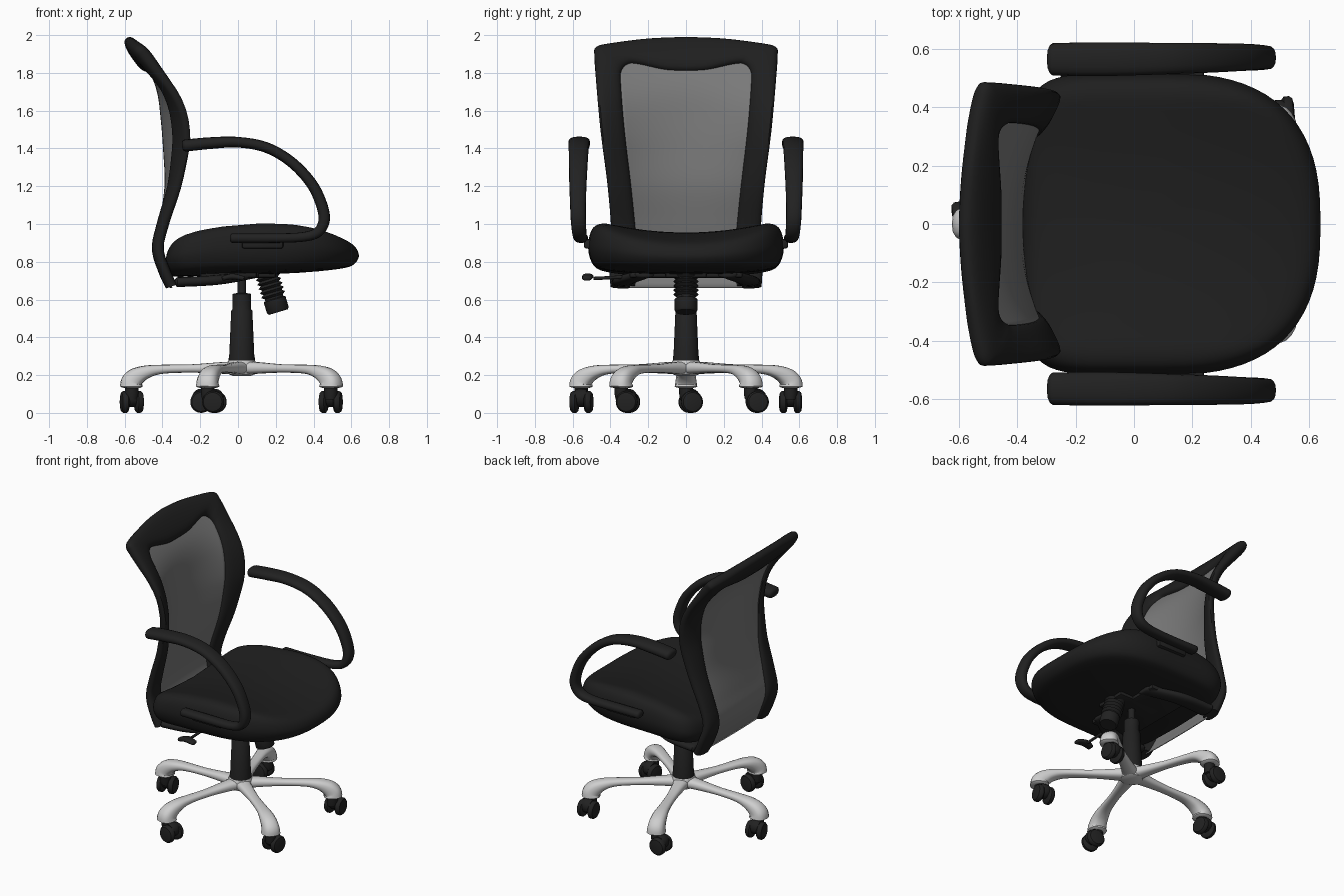
import bpy, bmesh, math
from mathutils import Vector, Matrix

if "Cube" in bpy.data.objects:
    bpy.data.objects.remove(bpy.data.objects["Cube"])


def material(name, v):
    m = bpy.data.materials.new(name)
    m.diffuse_color = (v, v, v, 1)
    m.use_nodes = True
    m.node_tree.nodes["Principled BSDF"].inputs["Base Color"].default_value = m.diffuse_color
    return m


FABRIC = material("black fabric", 0.0135)
PLASTIC = material("black plastic", 0.0155)
MESH = material("grey mesh", 0.19)
SILVER = material("silver metal", 0.62)


def finish(name, bm, mat, angle=40):
    bmesh.ops.recalc_face_normals(bm, faces=bm.faces)
    me = bpy.data.meshes.new(name)
    bm.to_mesh(me)
    bm.free()
    ob = bpy.data.objects.new(name, me)
    bpy.context.collection.objects.link(ob)
    me.materials.append(mat)
    bpy.ops.object.select_all(action='DESELECT')
    ob.select_set(True)
    bpy.context.view_layer.objects.active = ob
    bpy.ops.object.shade_smooth_by_angle(angle=math.radians(angle))
    return ob


def loft(bm, rings, cap=True):
    vs = [[bm.verts.new(p) for p in r] for r in rings]
    n = len(vs[0])
    for a, b in zip(vs, vs[1:]):
        for i in range(n):
            j = (i + 1) % n
            bm.faces.new((a[i], a[j], b[j], b[i]))
    if cap:
        bm.faces.new(vs[0])
        bm.faces.new(vs[-1])


def smooth(keys, n=6):
    """Catmull-Rom through key tuples."""
    out = []
    k = [keys[0]] + list(keys) + [keys[-1]]
    for a, b, c, d in zip(k, k[1:], k[2:], k[3:]):
        for s in range(n):
            t = s / n
            out.append(tuple(0.5 * (2*q + (r-p)*t + (2*p-5*q+4*r-w)*t*t + (3*q-p-3*r+w)*t**3)
                             for p, q, r, w in zip(a, b, c, d)))
    return out + [tuple(keys[-1])]


def oval(i, n, e=0.8):
    a = 2 * math.pi * i / n
    c, s = math.cos(a), math.sin(a)
    return math.copysign(abs(c)**e, c), math.copysign(abs(s)**e, s)


def sweep(bm, keys, mat=Matrix(), n=16, tip=.5):
    """Sweep an oval along (x, y, z, half width in y, half thickness)."""
    p = smooth(keys)
    tans = [Vector((b[0]-a[0], 0, b[2]-a[2])).normalized()
            for a, b in zip([p[0]] + p[:-1], p[1:] + [p[-1]])]
    st = [(q, t, 0, 1) for q, t in zip(p, tans)]
    r0, r1 = p[0][4], p[-1][4]
    st = [(p[0], tans[0], -.5*r0, .55), (p[0], tans[0], -.3*r0, .85)] + st + \
         [(p[-1], tans[-1], .6*tip*r1, .85), (p[-1], tans[-1], tip*r1, .55)]
    rings = []
    for q, t, off, k in st:
        nrm = Vector((-t.z, 0, t.x))
        c = Vector(q[:3]) + t * off
        rings.append([mat @ (c + Vector((0, q[3]*k*u, 0)) + nrm*(q[4]*k*v))
                      for u, v in (oval(i, n) for i in range(n))])
    loft(bm, rings)


def lathe(bm, prof, start, direction, n=28):
    """Turn a (radius, distance) profile about an axis."""
    rot = Vector((0, 0, 1)).rotation_difference(Vector(direction)).to_matrix()
    loft(bm, [[Vector(start) + rot @ Vector((r*math.cos(2*math.pi*i/n), r*math.sin(2*math.pi*i/n), d))
               for i in range(n)] for r, d in prof])


def box(bm, x0, x1, y0, y1, z0, z1, bev=0.012):
    g = bmesh.ops.create_cube(bm, size=1, matrix=Matrix.Translation(
        ((x0+x1)/2, (y0+y1)/2, (z0+z1)/2)) @ Matrix.Diagonal((x1-x0, y1-y0, z1-z0, 1)))
    edges = list({e for v in g['verts'] for e in v.link_edges})
    bmesh.ops.bevel(bm, geom=edges, offset=bev, segments=2, affect='EDGES', profile=0.5)


def lookup(table, z):
    if z <= table[0][0]:
        return table[0][1]
    for (a, p), (b, q) in zip(table, table[1:]):
        if z <= b:
            return p + (q-p)*(z-a)/(b-a)
    return table[-1][1]


# curved back surface: centre line and edge line in side view, as (z, x)
CENTRE = smooth([(.66, -.355), (.75, -.40), (.87, -.435), (1.0, -.415), (1.2, -.385), (1.4, -.393),
                 (1.55, -.405), (1.7, -.425), (1.82, -.475), (2.0, -.6)])
EDGE = smooth([(.66, -.345), (.75, -.385), (.87, -.42), (1.0, -.39), (1.2, -.318), (1.4, -.275),
               (1.5, -.275), (1.6, -.295), (1.7, -.345), (1.83, -.445), (1.95, -.54)])


def back_x(y, z):
    c, e = lookup(CENTRE, z), lookup(EDGE, z)
    return c + (e-c) * min(1, abs(y)/(.40 + .08*max(0, z-.95)))**2


# back frame: inner and outer outline pairs (inner y, inner z, outer y, outer z)
half = smooth([(.27, .67, .40, .67), (.255, .78, .405, .78), (.265, .95, .395, .94), (.29, 1.2, .415, 1.2),
               (.325, 1.5, .453, 1.5), (.345, 1.75, .478, 1.78), (.34, 1.81, .485, 1.89),
               (.31, 1.843, .478, 1.93), (.26, 1.846, .40, 1.95), (.11, 1.815, .2, 1.976), (0, 1.81, 0, 1.985)])
pairs = half + [(-a, b, -c, d) for a, b, c, d in reversed(half[:-1])]
rings = []
for iy, iz, oy, oz in pairs:
    ring = []
    h = .031 + .009*max(0, min(1, (oz-1.75)/.15))
    for i in range(20):
        u, v = oval(i, 20)
        t = (1 + u) / 2
        y, z = iy + (oy-iy)*t, iz + (oz-iz)*t
        zc = min(z, 1.93)
        n = Vector((1, 0, -(back_x(y, zc+.02) - back_x(y, zc-.02))/.04)).normalized()
        ring.append(Vector((back_x(y, z), y, z)) + n*h*v)
    rings.append(ring)
bm = bmesh.new()
loft(bm, rings)
finish("back_frame", bm, FABRIC)

# mesh panel
bm = bmesh.new()
rows = []
for r in range(41):
    z = .662 + (1.87-.662)*r/40
    w = .30 + .08*max(0, (z-.95)/.92)
    rows.append([bm.verts.new((back_x(w*(c/10-1), z), w*(c/10-1), z)) for c in range(21)])
for a, b in zip(rows, rows[1:]):
    for i in range(20):
        bm.faces.new((a[i], a[i+1], b[i+1], b[i]))
panel = finish("back_mesh", bm, MESH)
mod = panel.modifiers.new("thickness", 'SOLIDIFY')
mod.thickness, mod.offset = .008, 0

# seat cushion: stacked outlines between a bottom and a dished top
bm = bmesh.new()
rings = []
for s, u in smooth([(.02, 0), (.6, 0), (.86, .03), (.95, .13), (.995, .38), (.995, .62), (.965, .85),
                    (.90, .97), (.75, 1), (.4, 1), (.02, 1)], 3):
    ring = []
    for i in range(72):
        a = 2*math.pi*i/72
        front = math.cos(a) > 0
        cx, sy = oval(i, 72, 2/2.6 if front else 2/6)
        x, y = .1 + s*cx*(.54 if front else .485), s*sy*.518
        top = 1.005 - (.3 if x < .15 else .26)*(x-.15)**2 - .05*(1-min(1, (y/.43)**2))
        bot = .732 + (.035 if x > 0 else -.06)*(x/.6)**2 + .025*(y/.5)**2
        ring.append((x, y, bot + u*(top-bot)))
    rings.append(ring)
loft(bm, rings)
finish("seat", bm, FABRIC)

# armrests with side brackets
for side, label in ((1, "left"), (-1, "right")):
    bm = bmesh.new()
    sweep(bm, [(x, side*y, z, w, t) for x, y, z, w, t in (
        (-.28, .565, 1.415, .055, .032), (-.15, .565, 1.428, .058, .031), (0, .566, 1.433, .056, .028),
        (.15, .568, 1.405, .053, .028), (.28, .57, 1.33, .05, .028), (.385, .572, 1.22, .046, .029),
        (.44, .572, 1.11, .042, .03), (.456, .57, 1.02, .04, .03), (.42, .565, .955, .038, .027),
        (.33, .56, .93, .036, .025), (.15, .555, .925, .036, .025), (-.03, .555, .925, .036, .025))])
    finish(label + "_armrest", bm, PLASTIC)
    bm = bmesh.new()
    y0, y1 = sorted((side*.47, side*.54))
    box(bm, .02, .24, y0, y1, .87, .92)
    finish(label + "_arm_bracket", bm, PLASTIC)
    # arm joining the back to the underside of the seat
    bm = bmesh.new()
    sweep(bm, [(-.32, side*.335, .692, .06, .026), (-.1, side*.32, .705, .055, .026),
               (.1, side*.22, .735, .05, .02)])
    finish(label + "_back_support", bm, PLASTIC)

# tilt mechanism, lever and tension knob
bm = bmesh.new()
box(bm, -.13, .2, -.11, .11, .715, .765)
box(bm, -.2, .1, -.3, .3, .715, .75)
finish("tilt_mechanism", bm, PLASTIC)
bm = bmesh.new()
lathe(bm, [(.009, 0), (.009, .37)], (-.03, -.12, .73), (0, -1, -.05), 12)
sweep(bm, [(-.08, -.525, .712, .025, .012), (-.03, -.52, .722, .03, .016), (.03, -.525, .712, .025, .012)])
finish("height_lever", bm, PLASTIC)
bm = bmesh.new()
spring = [(.066 if i % 2 else .05, .012*i) for i in range(11)]
lathe(bm, spring + [(.05, .13), (.06, .135), (.06, .195), (.052, .205)], (.155, 0, .73), (.3, 0, -1))
finish("tension_knob", bm, PLASTIC)

# gas lift column
bm = bmesh.new()
lathe(bm, [(.069, .27), (.069, .29), (.066, .31), (.056, .54), (.049, .55), (.049, .63), (.022, .635), (.022, .72)],
      (.02, 0, 0), (0, 0, 1))
finish("gas_column", bm, PLASTIC)

# five-star base
HUB = Matrix.Translation((.02, 0, 0))
bm = bmesh.new()
lathe(bm, [(.045, .195), (.07, .205), (.078, .26), (.07, .277)], (.02, 0, 0), (0, 0, 1))
for ang in (180, 108, 252, 36, -36):
    sweep(bm, [(.02, 0, .238, .055, .036), (.12, 0, .238, .042, .03), (.27, 0, .235, .033, .022),
               (.42, 0, .231, .037, .024), (.5, 0, .218, .046, .034), (.555, 0, .193, .052, .048),
               (.582, 0, .165, .056, .056), (.585, 0, .14, .06, .06)],
          HUB @ Matrix.Rotation(math.radians(ang), 4, 'Z'), tip=.15)
finish("star_base", bm, SILVER)

# twin-wheel casters: leg angle, axle angle, trailing offset
WHEEL = [(.03, 0), (.05, .004), (.058, .012), (.058, .03), (.05, .04), (.03, .044)]
for k, (ang, axle, dx, dy) in enumerate(((180, 10, 0, .025), (108, 90, -.035, 0), (252, 80, .035, 0),
                                         (36, 5, 0, .035), (-36, -10, 0, .035))):
    a, b = math.radians(ang), math.radians(axle)
    top = Vector((.02 + .582*math.cos(a), .582*math.sin(a), 0))
    c = top + Vector((dx, dy, .058))
    ax = Vector((math.cos(b), math.sin(b), 0))
    bm = bmesh.new()
    for s in (1, -1):
        lathe(bm, WHEEL, c + ax*(s*.016), ax*s, 24)
    lathe(bm, [(.042, 0), (.048, .015), (.048, .045), (.042, .06)], c - ax*.03 + Vector((0, 0, .022)), ax, 20)
    lathe(bm, [(.03, .07), (.036, .1), (.036, .14)], top, (0, 0, 1), 16)
    finish(f"caster_{k+1}", bm, PLASTIC)
